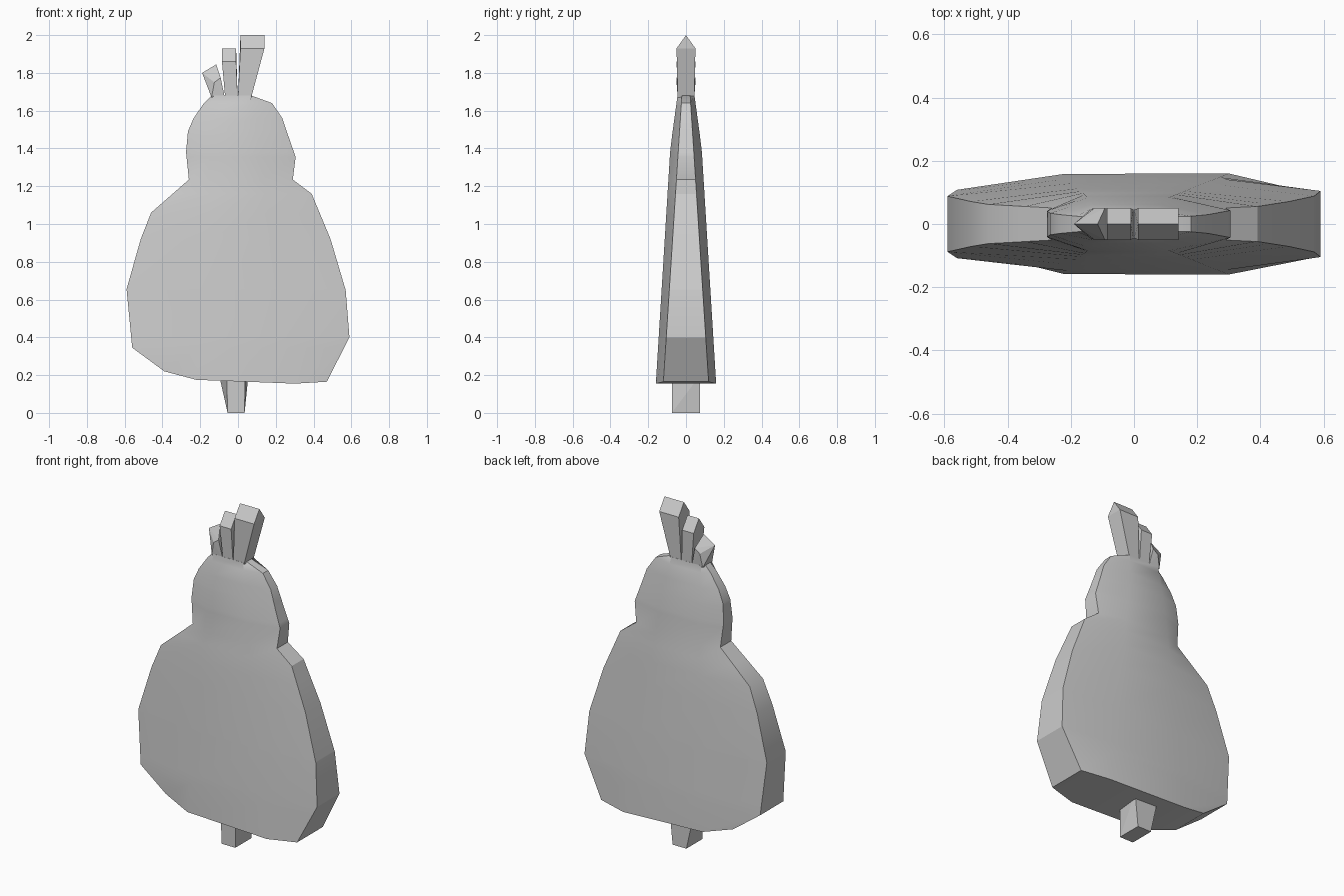
import bpy, bmesh, math

if "Cube" in bpy.data.objects:
    bpy.data.objects.remove(bpy.data.objects["Cube"])


def finish(name, bm):
    bmesh.ops.recalc_face_normals(bm, faces=bm.faces)
    me = bpy.data.meshes.new(name)
    bm.to_mesh(me)
    bm.free()
    ob = bpy.data.objects.new(name, me)
    bpy.context.collection.objects.link(ob)
    return ob


def hull(name, pts):
    bm = bmesh.new()
    for p in pts:
        bm.verts.new(p)
    bmesh.ops.convex_hull(bm, input=list(bm.verts))
    return finish(name, bm)


def interp(table, z):
    # piecewise linear lookup in (z, value) pairs
    for (z0, v0), (z1, v1) in zip(table, table[1:]):
        if z <= z1:
            return v0 + (v1 - v0) * (z - z0) / (z1 - z0)
    return table[-1][1]


# Silhouette (z, x) and half thickness (z, y) of the body
left = [(.22, -.39), (.345, -.56), (.655, -.59), (.92, -.515), (1.06, -.46), (1.235, -.26),
        (1.38, -.275), (1.49, -.265), (1.56, -.235), (1.64, -.18), (1.68, -.14)]
right = [(.165, .47), (.4, .59), (.65, .57), (.92, .49), (1.16, .39), (1.235, .29),
         (1.355, .305), (1.47, .265), (1.56, .235), (1.64, .18), (1.68, .07)]
rim = [(.16, .12), (1.68, .022)]
ridge = [(.15, .16), (1.4, .083), (1.68, .045)]
ridge_l = [(.175, -.22), (1.68, -.13)]
ridge_r = [(.155, .3), (1.68, .065)]

# Body: four columns per row on the front and back
cols = [(left, rim), (ridge_l, ridge), (ridge_r, ridge), (right, rim)]
zs = sorted({z for z, _ in left + right if z > .3})
rows = [[(tab[0][1], interp(th, tab[0][0]), tab[0][0]) for tab, th in cols]]
rows += [[(interp(tab, z), interp(th, z), z) for tab, th in cols] for z in zs]
bm = bmesh.new()
rings = []
for row in rows:
    front = [bm.verts.new((x, -y, z)) for x, y, z in row]
    back = [bm.verts.new((x, y, z)) for x, y, z in reversed(row)]
    rings.append(front + back)
for a, b in zip(rings, rings[1:]):
    for i in range(8):
        j = (i + 1) % 8
        bm.faces.new((a[i], a[j], b[j], b[i]))
for r in (rings[0], rings[-1]):
    for i in range(3):
        bm.faces.new((r[i], r[i + 1], r[6 - i], r[7 - i]))
body = finish("body", bm)
bpy.context.view_layer.objects.active = body
body.select_set(True)
bpy.ops.object.shade_smooth_by_angle(angle=math.radians(30))

# Stem: box flaring towards the back of the underside
hull("stem", [(x, y, 0) for x in (-.055, .035) for y in (-.075, .075)] +
     [(-.06, -.075, .2), (.037, -.075, .2), (-.1, .075, .2), (.055, .075, .2)])

# Crest feathers: base pair, shoulder pair, tip ridge pair (x, z)
feathers = {
    "crest_feather_large": [(0, 1.67), (.07, 1.67), (.013, 1.93), (.14, 1.93), (.013, 2), (.14, 2)],
    "crest_feather_middle": [(-.068, 1.67), (-.002, 1.67), (-.085, 1.86), (-.01, 1.86), (-.085, 1.93), (-.01, 1.93)],
    "crest_feather_small": [(-.14, 1.67), (-.07, 1.67), (-.125, 1.75), (-.092, 1.775), (-.19, 1.8), (-.115, 1.845)],
}
for name, pts in feathers.items():
    half = (.044, .044, .05, .05, 0, 0)
    hull(name, [(x, s * h, z) for (x, z), h in zip(pts, half) for s in ((-1, 1) if h else (0,))])
